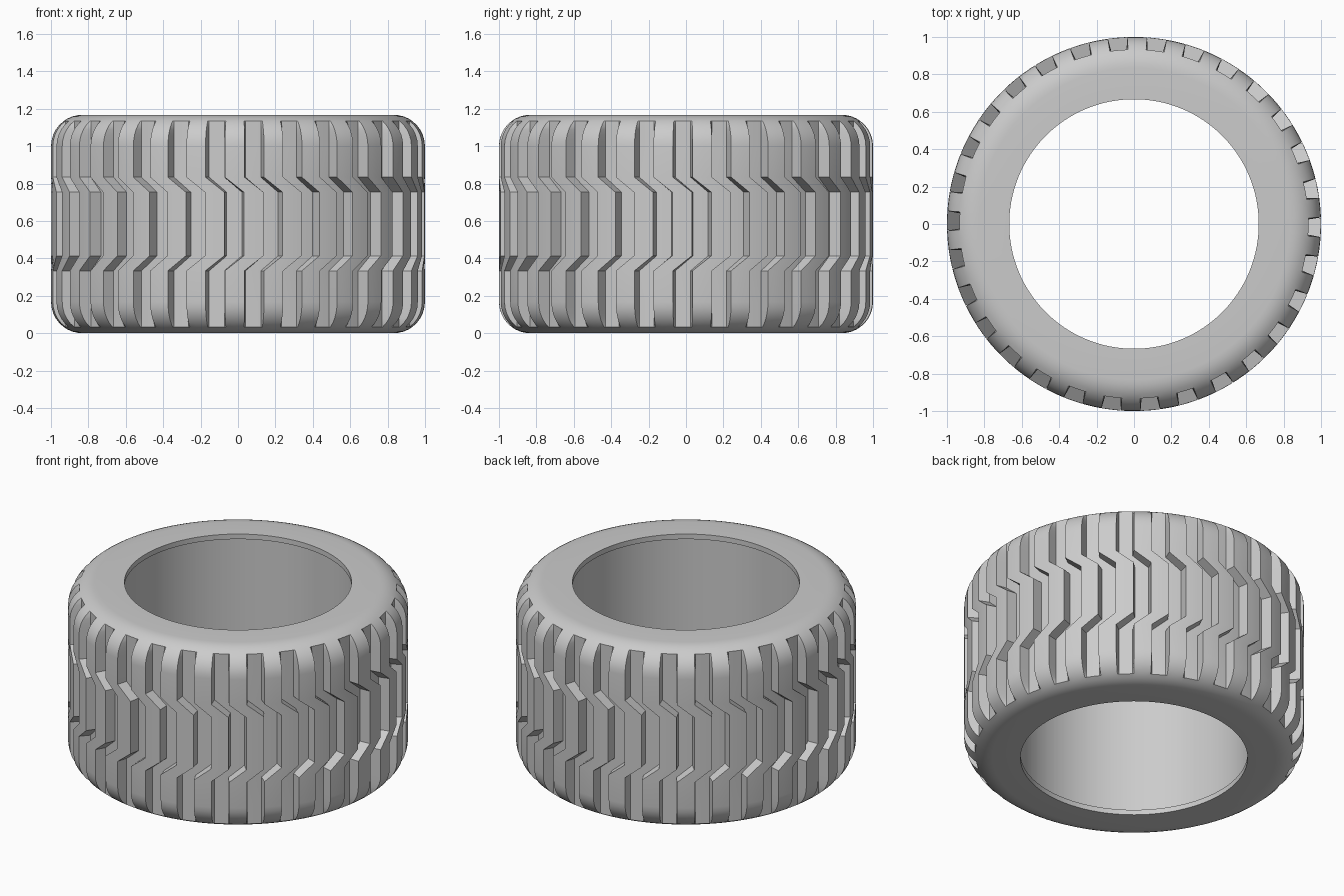
import bpy
import bmesh
from math import sin, cos, radians, degrees, acos

cube = bpy.data.objects.get("Cube")
if cube:
    bpy.data.objects.remove(cube, do_unlink=True)

# Main dimensions
HEIGHT = 1.167
OUTER, FLOOR, BORE, RECESS = 1.0, 0.933, 0.667, 0.70
CORNER = 0.167
LIP = 0.033
LUGS = 30
PITCH = 360 / LUGS
SHIFT = 5.8          # sideways step of the zigzag, in degrees
PHASE = 5.0          # angle of the first lug
groove_end = degrees(acos((FLOOR - OUTER + CORNER) / CORNER))

# Columns of one tread pitch: (angle, raised)
columns = [(-3, True), (-1, True), (1, True), (3, True),
           (3.5, False), (6, False), (8.5, False)]


def upper_half():
    """Profile from mid height up and into the bore: (lug r, groove r, z, shift)."""
    mid = HEIGHT / 2
    rows = [(OUTER, FLOOR, mid + 0.17, SHIFT), (OUTER, FLOOR, mid + 0.25, 0)]
    for i in range(6):                       # grooved part of the shoulder
        a = radians(groove_end * i / 5)
        rows.append((OUTER - CORNER + CORNER * cos(a), FLOOR,
                     HEIGHT - CORNER + CORNER * sin(a), 0))
    for i in range(1, 5):                    # plain part of the shoulder
        a = radians(groove_end + (90 - groove_end) * i / 4)
        r = OUTER - CORNER + CORNER * cos(a)
        rows.append((r, r, HEIGHT - CORNER + CORNER * sin(a), 0))
    for r, z in ((BORE, HEIGHT), (BORE, HEIGHT - LIP), (RECESS, HEIGHT - LIP)):
        rows.append((r, r, z, 0))
    return rows


upper = upper_half()
lower = [(a, b, HEIGHT - z, s) for a, b, z, s in reversed(upper)]
profile = lower + upper                      # closed loop around the section

# Tyre: one closed grid, columns around the axle and rows around the section
bm = bmesh.new()
grid = []
for lug in range(LUGS):
    for angle, raised in columns:
        ring = []
        for lug_r, groove_r, z, shift in profile:
            t = radians(PHASE + lug * PITCH + angle + shift)
            r = lug_r if raised else groove_r
            ring.append(bm.verts.new((r * cos(t), r * sin(t), z)))
        grid.append(ring)

n, m = len(grid), len(profile)
for i in range(n):
    a, b = grid[i], grid[(i + 1) % n]
    for j in range(m):
        k = (j + 1) % m
        bm.faces.new((a[j], b[j], b[k], a[k]))
bmesh.ops.recalc_face_normals(bm, faces=bm.faces)

mesh = bpy.data.meshes.new("tyre")
bm.to_mesh(mesh)
bm.free()
tyre = bpy.data.objects.new("tyre", mesh)
bpy.context.collection.objects.link(tyre)

# Rubber colour
rubber = bpy.data.materials.new("grey rubber")
rubber.use_nodes = True
colour = (0.6, 0.6, 0.6, 1)
rubber.diffuse_color = colour
rubber.node_tree.nodes["Principled BSDF"].inputs["Base Color"].default_value = colour
mesh.materials.append(rubber)

# Smooth shading with crisp tread edges
bpy.ops.object.select_all(action='DESELECT')
tyre.select_set(True)
bpy.context.view_layer.objects.active = tyre
bpy.ops.object.shade_smooth_by_angle(angle=radians(25))
